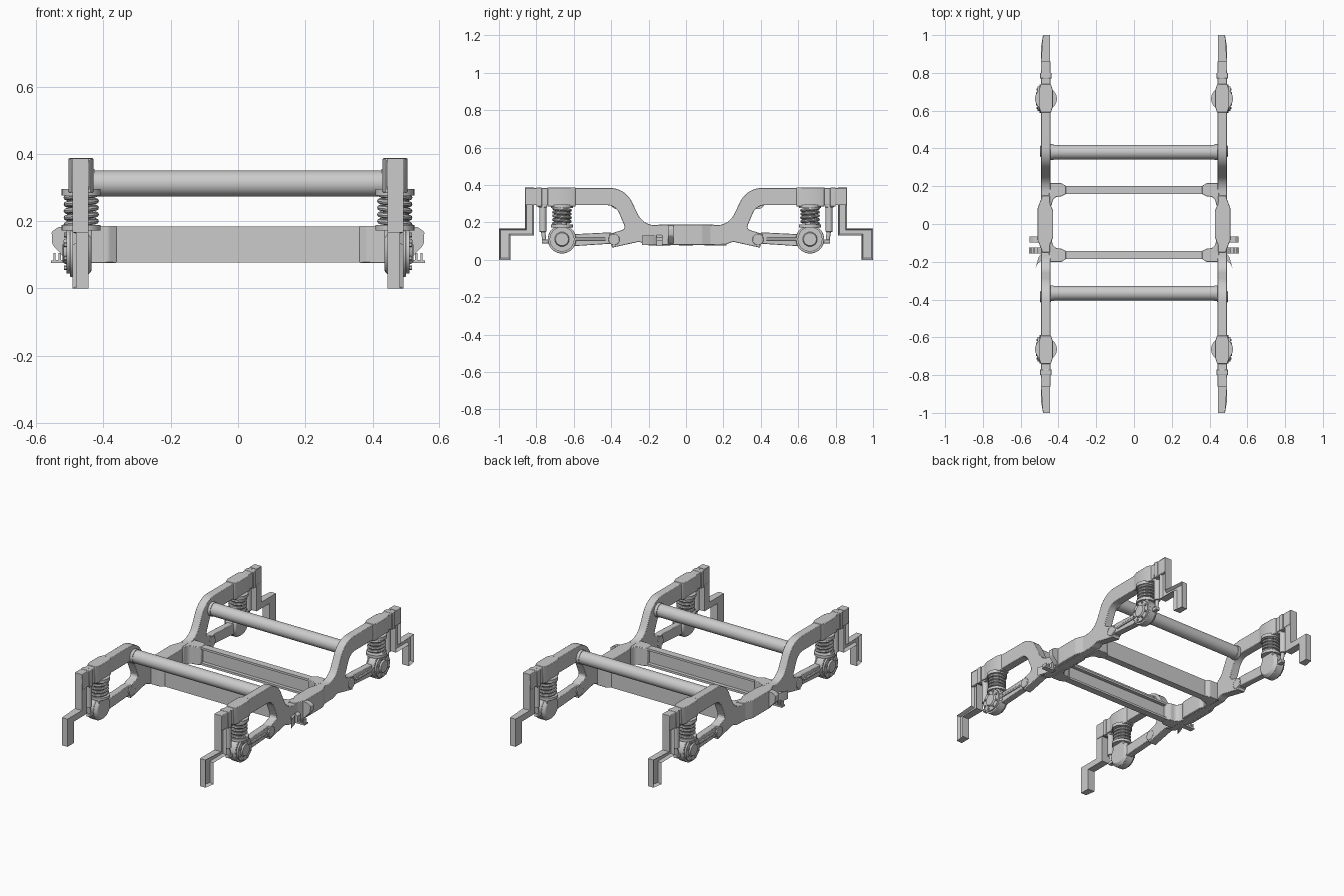
import bpy, bmesh
from math import sin, cos, pi, tan
from mathutils import Vector, Matrix

if "Cube" in bpy.data.objects:
    bpy.data.objects.remove(bpy.data.objects["Cube"])


def finish(bm, name, mx=True, my=True, bevel=0):
    bmesh.ops.recalc_face_normals(bm, faces=bm.faces)
    me = bpy.data.meshes.new(name)
    bm.to_mesh(me)
    bm.free()
    ob = bpy.data.objects.new(name, me)
    bpy.context.collection.objects.link(ob)
    if bevel:
        b = ob.modifiers.new("bevel", 'BEVEL')
        b.width, b.segments, b.limit_method = bevel, 2, 'ANGLE'
    if mx or my:
        m = ob.modifiers.new("mirror", 'MIRROR')
        m.use_axis = (mx, my, False)
        m.use_mirror_merge = False
    return ob


def fillet(pts, n=8):
    # round each corner given as (u, v, radius)
    out = []
    for i, p in enumerate(pts):
        r = p[2] if len(p) > 2 else 0
        c = Vector(p[:2])
        if not r:
            out.append(c)
            continue
        a = (Vector(pts[i - 1][:2]) - c).normalized()
        b = (Vector(pts[(i + 1) % len(pts)][:2]) - c).normalized()
        half = a.angle(b) / 2
        t = r / tan(half)
        mid = c + (a + b).normalized() * (r / sin(half))
        s, e = c + a * t - mid, c + b * t - mid
        for k in range(n + 1):
            d = s.lerp(e, k / n).normalized()
            out.append(mid + d * r)
    return out


def prism(bm, pts, axis, lo, hi):
    # extrude a 2D profile along x (pts = y,z), y (pts = x,z) or z (pts = x,y)
    put = {'x': lambda u, v, w: (w, u, v), 'y': lambda u, v, w: (u, w, v),
           'z': lambda u, v, w: (u, v, w)}[axis]
    a = [bm.verts.new(put(p[0], p[1], lo)) for p in pts]
    b = [bm.verts.new(put(p[0], p[1], hi)) for p in pts]
    n = len(pts)
    caps = [bm.faces.new(a[::-1]), bm.faces.new(b)]
    for i in range(n):
        bm.faces.new((a[i], a[(i + 1) % n], b[(i + 1) % n], b[i]))
    return caps


def box(bm, x, y, z):
    prism(bm, [(x[0], y[0]), (x[1], y[0]), (x[1], y[1]), (x[0], y[1])], 'z', *z)


def cyl(bm, p, q, r1, r2=None, n=32):
    p, q = Vector(p), Vector(q)
    d = q - p
    m = Matrix.Translation((p + q) / 2) @ d.to_track_quat('Z', 'Y').to_matrix().to_4x4()
    bmesh.ops.create_cone(bm, cap_ends=True, segments=n, radius1=r1,
                          radius2=r1 if r2 is None else r2, depth=d.length, matrix=m)


# gooseneck side frames
half = fillet([(0, .181), (.23, .187, .1), (.325, .384, .13), (.861, .384),
               (.861, .292), (.375, .292, .07), (.322, .165, .02), (.41, .138),
               (.396, .065), (.25, .097, .04), (.215, .082, .04), (0, .077)])
prof = half + [Vector((-p.x, p.y)) for p in half[-2:0:-1]]
bm = bmesh.new()
prism(bm, prof, 'x', .442, .492)
finish(bm, "side_frame", my=False, bevel=.003)

# stepped end brackets with recessed sides
bm = bmesh.new()
caps = prism(bm, [(.813, .386), (.862, .386), (.862, .168), (1, .168), (1, 0),
                  (.938, 0), (.938, .13), (.813, .13)], 'x', .445, .492)
bmesh.ops.recalc_face_normals(bm, faces=bm.faces)
for v in bm.verts:
    if v.co.y > .99 and v.co.x > .47:
        v.co.x -= .01
bmesh.ops.inset_region(bm, faces=[caps[1]], thickness=.009, use_even_offset=True)
for v in caps[1].verts:
    v.co.x -= .018
finish(bm, "end_bracket")

# widened middle of each side frame
bm = bmesh.new()
prism(bm, fillet([(.445, -.15), (.485, -.15), (.51, -.085, .03), (.51, .085, .03),
                  (.485, .15), (.445, .15), (.445, .11, .02), (.428, .07, .02),
                  (.428, -.07, .02), (.445, -.11, .02)], 5), 'z', .08, .188)
finish(bm, "centre_bulge", my=False, bevel=.003)

# channel cross beams and their flared ends
for name, s in (("rear_cross_beam", 1), ("front_cross_beam", -1)):
    off = .008
    y = lambda a, b: tuple(sorted((s * a + off, s * b + off)))
    bm = bmesh.new()
    box(bm, (-.4, .4), y(.172, .193), (.079, .182))
    for z in ((.077, .09), (.171, .184)):
        box(bm, (-.4, .4), y(.151, .193), z)
    finish(bm, name, False, False)
    bm = bmesh.new()
    prism(bm, [(u, s * v + off) for u, v in fillet(
        [(.36, .193), (.385, .209, .02), (.45, .209), (.45, .09), (.437, .09),
         (.425, .135, .03), (.385, .138, .02), (.36, .151)], 5)], 'z', .076, .186)
    finish(bm, name + "_end", my=False, bevel=.003)

# round cross tubes with end collars
for name, y in (("rear_cross_tube", .381), ("front_cross_tube", -.366)):
    bm = bmesh.new()
    cyl(bm, (-.45, y, .312), (.45, y, .312), .0385, n=48)
    for s in (-1, 1):
        cyl(bm, (s * .425, y, .312), (s * .446, y, .312), .0415, n=48)
    finish(bm, name, False, False)

# coil springs
Y, X = .663, .466
bm = bmesh.new()
turns, seg, ring = 4.5, 20, 8
rows = []
total = int(turns * seg)
for i in range(total + 1):
    a = 2 * pi * i / seg
    c = Vector((X, Y, .19 + .09 * i / total))
    d = Vector((cos(a), sin(a), 0))
    rows.append([bm.verts.new(c + d * (.044 + .0085 * cos(t)) + Vector((0, 0, .0085 * sin(t))))
                 for t in [2 * pi * k / ring for k in range(ring)]])
for p, q in zip(rows, rows[1:]):
    for k in range(ring):
        j = (k + 1) % ring
        bm.faces.new((p[k], p[j], q[j], q[k]))
bm.faces.new(rows[0][::-1])
bm.faces.new(rows[-1])
finish(bm, "coil_spring")

# spring seats, inner guide and top housing
bm = bmesh.new()
cyl(bm, (X, Y, .276), (X, Y, .296), .058)
cyl(bm, (X, Y, .172), (X, Y, .188), .058)
cyl(bm, (X, Y, .18), (X, Y, .29), .027)
finish(bm, "spring_seat")
bm = bmesh.new()
prism(bm, [(.44, .59), (.43, .62), (.43, .71), (.44, .74), (.494, .74),
           (.504, .71), (.504, .62), (.494, .59)], 'z', .285, .387)
box(bm, (.437, .497), (.77, .80), (.285, .386))
finish(bm, "spring_housing", bevel=.003)

# axle boxes with bolted covers
bm = bmesh.new()
cyl(bm, (.436, Y, .11), (.455, Y, .11), .06, .076, 40)
cyl(bm, (.455, Y, .11), (.5, Y, .11), .076, n=40)
box(bm, (.436, .498), (Y - .045, Y + .045), (.12, .18))
finish(bm, "axle_box", bevel=.003)
bm = bmesh.new()
cyl(bm, (.498, Y, .11), (.51, Y, .11), .066, n=40)
cyl(bm, (.508, Y, .11), (.519, Y, .11), .04, .034, 32)
for k in range(8):
    a = 2 * pi * (k + .5) / 8
    c = (Y + .053 * cos(a), .11 + .053 * sin(a))
    cyl(bm, (.508, *c), (.517, *c), .007, n=6)
finish(bm, "axle_box_cover")

# trailing arms and pivots
bm = bmesh.new()
prism(bm, [(.36, .142), (.42, .146), (.62, .136), (.62, .072), (.42, .085),
           (.36, .09)], 'x', .447, .487)
box(bm, (.484, .493), (.43, .6), (.104, .118))
cyl(bm, (.44, .385, .108), (.497, .385, .108), .03)
finish(bm, "trailing_arm", bevel=.003)

# vertical dampers
bm = bmesh.new()
cyl(bm, (.468, .765, .15), (.468, .765, .285), .019, n=20)
cyl(bm, (.468, .757, .10), (.468, .765, .16), .011, n=16)
box(bm, (.45, .486), (.742, .79), (.28, .302))
box(bm, (.455, .481), (.715, .77), (.088, .108))
finish(bm, "damper", bevel=.002)

# centre outrigger plates, forks and ribs
bm = bmesh.new()
prism(bm, fillet([(.49, .186), (.535, .182), (.554, .168, .008), (.552, .13, .02),
                  (.515, .09, .02), (.49, .08)], 4), 'y', -.097, -.066)
finish(bm, "outrigger_plate", my=False)
bm = bmesh.new()
prism(bm, [(.48, .075), (.556, .075), (.556, .083), (.549, .083), (.549, .105),
           (.543, .105), (.543, .085), (.533, .085), (.533, .105), (.526, .105),
           (.526, .085), (.51, .085), (.51, .12), (.48, .14)], 'y', -.157, -.125)
finish(bm, "outrigger_fork", my=False)
bm = bmesh.new()
prism(bm, [(.485, -.15), (.505, -.175), (.522, -.235), (.51, -.21), (.485, -.19)],
      'z', .078, .13)
finish(bm, "outrigger_rib", my=False)

# smooth the curved surfaces
for ob in bpy.context.scene.objects:
    ob.select_set(True)
    bpy.context.view_layer.objects.active = ob
bpy.ops.object.shade_smooth_by_angle()
